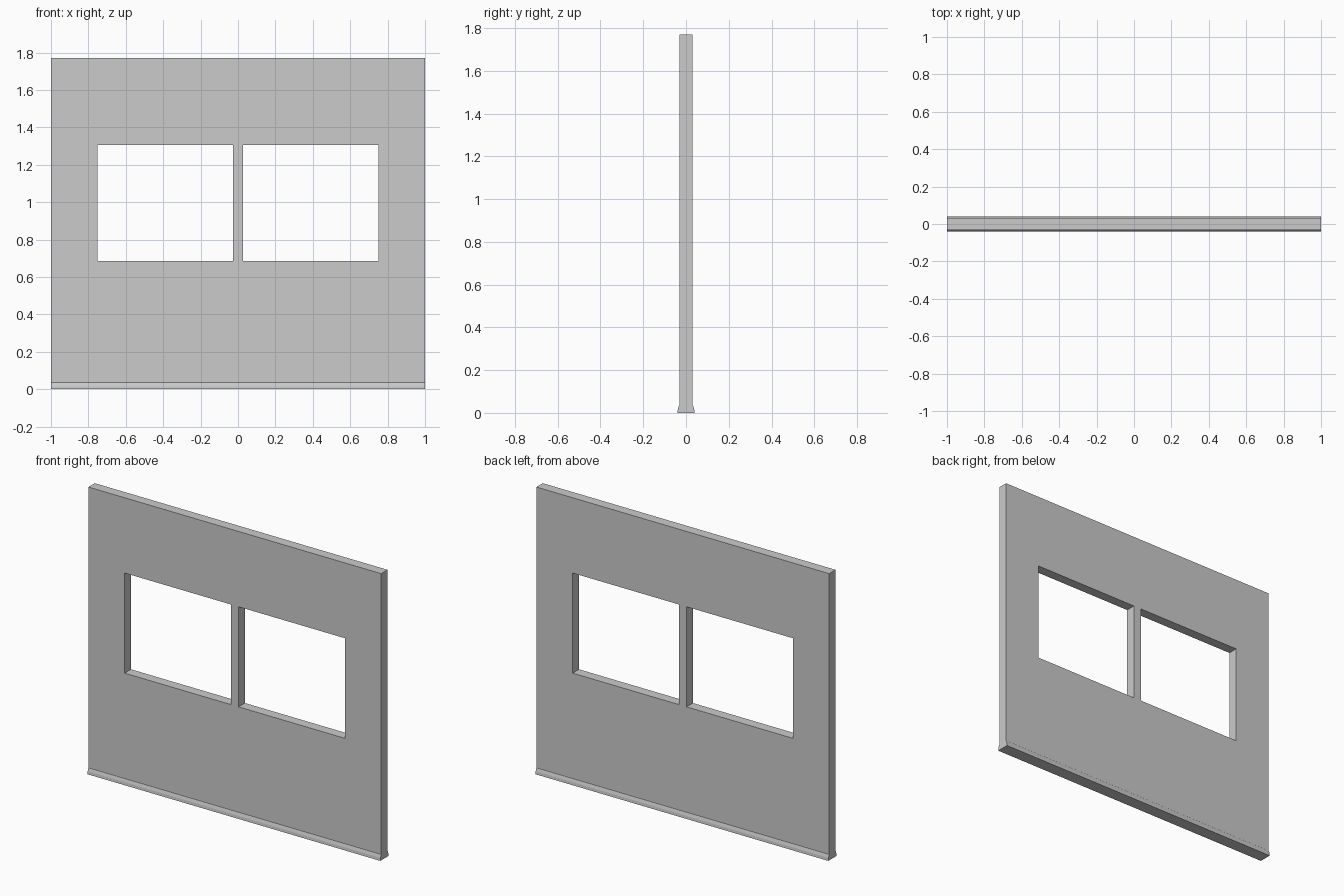
import bpy, bmesh

if "Cube" in bpy.data.objects:
    bpy.data.objects.remove(bpy.data.objects["Cube"])

HEIGHT = 1.77
# Half of the wall section (y, z): flared skirting foot, then the flat face
HALF_PROFILE = [(0.04, 0.0), (0.038, 0.018), (0.033, 0.034), (0.031, 0.036), (0.031, HEIGHT)]


def add_mesh(name, bm):
    bmesh.ops.recalc_face_normals(bm, faces=bm.faces)
    mesh = bpy.data.meshes.new(name)
    bm.to_mesh(mesh)
    bm.free()
    obj = bpy.data.objects.new(name, mesh)
    bpy.context.collection.objects.link(obj)
    return obj


def extrude_x(name, profile, x0, x1):
    bm = bmesh.new()
    face = bm.faces.new([bm.verts.new((x0, y, z)) for y, z in profile])
    ext = bmesh.ops.extrude_face_region(bm, geom=[face])
    verts = [v for v in ext["geom"] if isinstance(v, bmesh.types.BMVert)]
    bmesh.ops.translate(bm, verts=verts, vec=(x1 - x0, 0, 0))
    # Extruding may drop the starting cap, so close any open end
    edges = [e for e in bm.edges if e.is_boundary]
    if edges:
        bmesh.ops.holes_fill(bm, edges=edges)
    return add_mesh(name, bm)


# Wall slab with its skirting foot on both sides
profile = HALF_PROFILE + [(-y, z) for y, z in reversed(HALF_PROFILE)]
wall = extrude_x("window_wall", profile, -1, 1)

# Two window openings, leaving a narrow mullion between them
opening = [(-0.2, 0.687), (0.2, 0.687), (0.2, 1.305), (-0.2, 1.305)]
for side, x0, x1 in (("left", -0.752, -0.026), ("right", 0.026, 0.752)):
    cutter = extrude_x(f"{side}_window_cutter", opening, x0, x1)
    cutter.hide_render = True
    cutter.hide_set(True)
    cut = wall.modifiers.new(f"{side}_window", "BOOLEAN")
    cut.operation = "DIFFERENCE"
    cut.solver = "EXACT"
    cut.object = cutter
